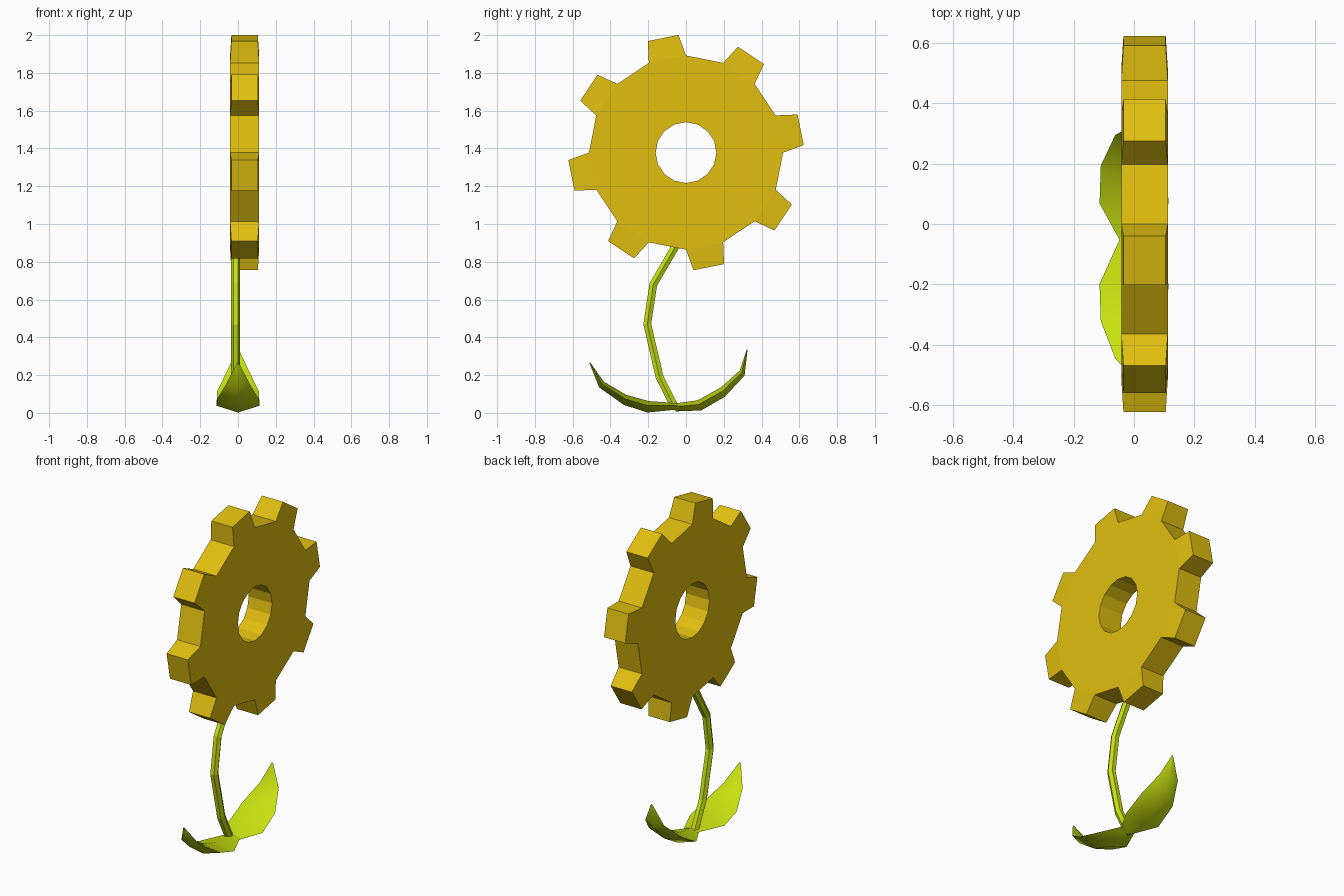
import bpy, bmesh
from math import sin, cos, pi, radians
from mathutils import Vector

if "Cube" in bpy.data.objects:
    bpy.data.objects.remove(bpy.data.objects["Cube"])


def material(name, rgb):
    m = bpy.data.materials.new(name)
    m.diffuse_color = (*rgb, 1)
    m.use_nodes = True
    m.node_tree.nodes["Principled BSDF"].inputs["Base Color"].default_value = m.diffuse_color
    return m


YELLOW = material("yellow", (0.75, 0.52, 0.005))
GREEN = material("green", (0.58, 0.75, 0.005))


def finish(bm, name, mat):
    bmesh.ops.recalc_face_normals(bm, faces=bm.faces)
    me = bpy.data.meshes.new(name)
    bm.to_mesh(me)
    bm.free()
    me.materials.append(mat)
    ob = bpy.data.objects.new(name, me)
    bpy.context.collection.objects.link(ob)
    return ob


def loft(name, rings, mat):
    """Skin a list of closed rings and cap both ends."""
    bm = bmesh.new()
    vs = [[bm.verts.new(p) for p in r] for r in rings]
    n = len(vs[0])
    for a, b in zip(vs, vs[1:]):
        for i in range(n):
            j = (i + 1) % n
            bm.faces.new((a[i], a[j], b[j], b[i]))
    bm.faces.new(vs[0])
    bm.faces.new(vs[-1])
    return finish(bm, name, mat)


# Gear-shaped flower head: 16-sided ring, every second outer face becomes a tooth
def gear(zc=1.378, n=16, r_hole=0.161, r_root=0.514, r_tip=0.624, x0=-0.042, x1=0.112):
    bm = bmesh.new()

    def vert(x, r, deg):
        a = radians(deg)
        return bm.verts.new((x, r * cos(a), zc + r * sin(a)))

    step = 360 / n
    hole = [[vert(x, r_hole, 90 + i * step) for i in range(n)] for x in (x0, x1)]
    root = [[vert(x, r_root, 90 + i * step) for i in range(n)] for x in (x0, x1)]
    for i in range(n):
        j = (i + 1) % n
        for s in (0, 1):
            bm.faces.new((hole[s][i], hole[s][j], root[s][j], root[s][i]))
        bm.faces.new((hole[0][i], hole[0][j], hole[1][j], hole[1][i]))
        base = [root[0][i], root[0][j], root[1][j], root[1][i]]
        if i % 2:
            bm.faces.new(base)
            continue
        mid = 90 + (i + 0.5) * step
        tip = [vert(x, r_tip, mid + d) for x, d in
               ((x0 + 0.007, -7.6), (x0 + 0.007, 7.6), (x1 - 0.007, 7.6), (x1 - 0.007, -7.6))]
        bm.faces.new(tip)
        for k in range(4):
            l = (k + 1) % 4
            bm.faces.new((base[k], base[l], tip[l], tip[k]))
    return finish(bm, "flower_head", YELLOW)


gear()

# Bent stem, six-sided tube swept in the y-z plane
path = [Vector((-0.013, y, z)) for y, z in
        ((-0.06, 0.03), (-0.14, 0.19), (-0.205, 0.47), (-0.173, 0.68), (-0.045, 0.90))]
rings = []
for i, p in enumerate(path):
    t = (path[min(i + 1, len(path) - 1)] - path[max(i - 1, 0)]).normalized()
    side = Vector((1, 0, 0)).cross(t)
    rings.append([p + 0.024 * (cos(k * pi / 3) * Vector((1, 0, 0)) + sin(k * pi / 3) * side)
                  for k in range(6)])
loft("stem", rings, GREEN)


# Leaves: rows of half width, top (y, z), bottom (y, z), giving a lens section
def leaf(name, rows):
    rings = []
    for w, ty, tz, by, bz in rows:
        ey, ez = ty * 0.6 + by * 0.4, tz * 0.6 + bz * 0.4
        rings.append([(-w, ey, ez), (0, by, bz), (w, ey, ez), (0, ty, tz)])
    ob = loft(name, rings, GREEN)
    bpy.context.view_layer.objects.active = ob
    ob.select_set(True)
    bpy.ops.object.shade_smooth_by_angle(angle=radians(35))
    ob.select_set(False)


leaf("leaf_right", [(0.045, -0.06, 0.05, -0.055, 0.008),
                    (0.114, 0.06, 0.066, 0.08, 0.013),
                    (0.110, 0.185, 0.135, 0.205, 0.085),
                    (0.062, 0.285, 0.225, 0.31, 0.197),
                    (0.004, 0.322, 0.336, 0.326, 0.334)])
leaf("leaf_left", [(0.045, -0.045, 0.052, -0.045, 0.018),
                   (0.114, -0.195, 0.062, -0.205, 0.002),
                   (0.110, -0.315, 0.095, -0.33, 0.043),
                   (0.062, -0.435, 0.165, -0.46, 0.135),
                   (0.004, -0.508, 0.268, -0.512, 0.265)])
